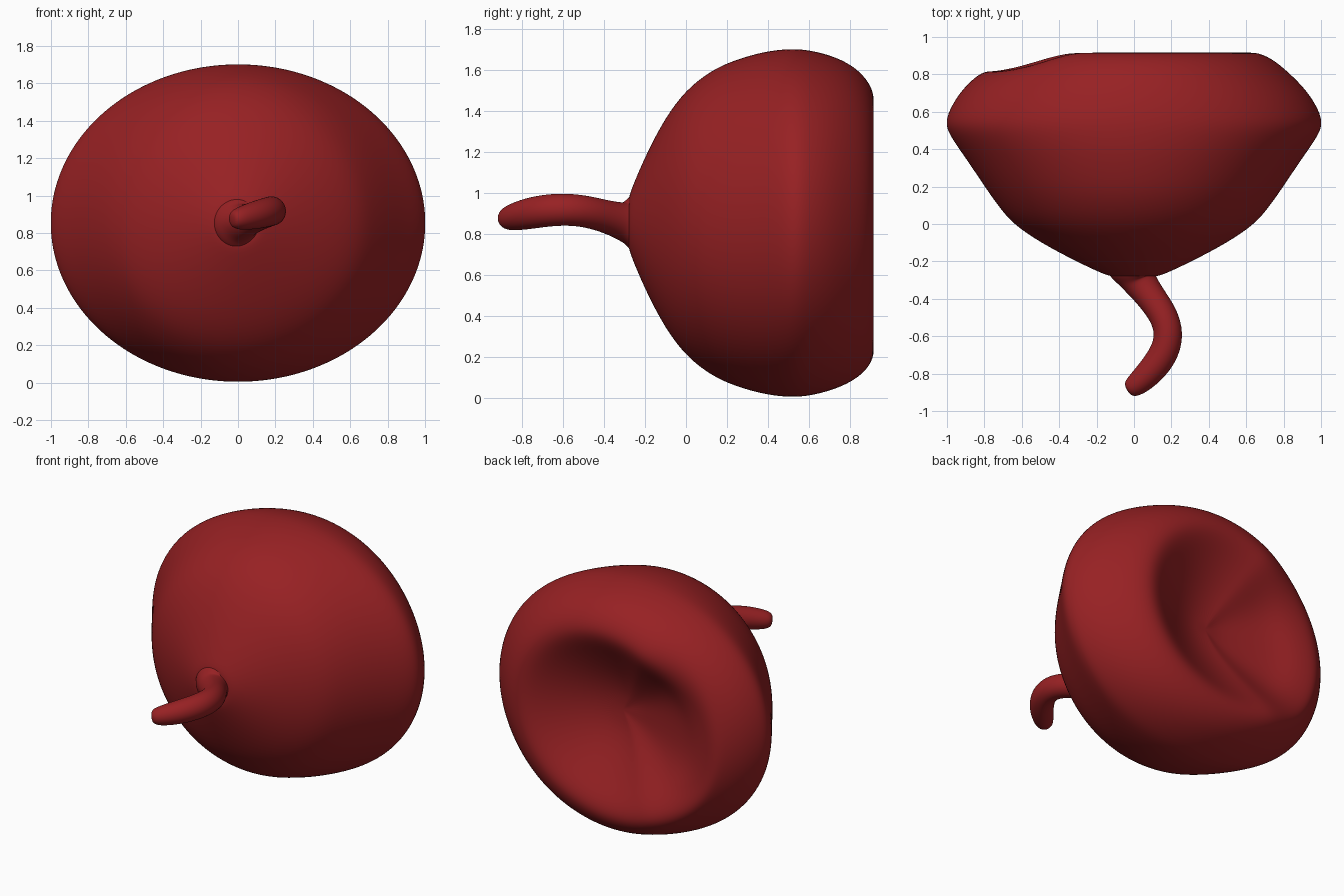
import bpy, bmesh, math
from mathutils import Vector

if "Cube" in bpy.data.objects:
    bpy.data.objects.remove(bpy.data.objects["Cube"])

red = bpy.data.materials.new("red_skin")
red.diffuse_color = (0.31, 0.015, 0.017, 1)
red.use_nodes = True
red.node_tree.nodes["Principled BSDF"].inputs["Base Color"].default_value = red.diffuse_color

def finish(bm, name):
    bmesh.ops.recalc_face_normals(bm, faces=bm.faces)
    me = bpy.data.meshes.new(name)
    bm.to_mesh(me)
    bm.free()
    for p in me.polygons:
        p.use_smooth = True
    me.materials.append(red)
    ob = bpy.data.objects.new(name, me)
    bpy.context.collection.objects.link(ob)
    sub = ob.modifiers.new("smooth", 'SUBSURF')
    sub.levels = sub.render_levels = 2
    return ob

def skin(bm, rings, start, end):
    """Bridge rings of points and close both ends with a fan."""
    rows = [[bm.verts.new(p) for p in r] for r in rings]
    n = len(rows[0])
    for a, b in zip(rows, rows[1:]):
        for i in range(n):
            j = (i + 1) % n
            bm.faces.new((a[i], a[j], b[j], b[i]))
    for row, tip in ((rows[0], start), (rows[-1], end)):
        v = bm.verts.new(tip)
        for i in range(n):
            bm.faces.new((row[i], row[(i + 1) % n], v))

def smoothstep(t):
    t = min(1, max(0, t))
    return t * t * (3 - 2 * t)

# Body: elliptical sections (y, half width, half height, lip weight), front to back then into the hollow
sections = [
    (-0.268, .06, .06, 0), (-0.285, .11, .11, 0), (-0.265, .17, .17, 0),
    (-0.20, .31, .325, 0), (-0.10, .50, .52, 0), (0.0, .65, .65, 0),
    (0.10, .73, .73, 0), (0.20, .80, .785, 0), (0.35, .90, .832, 0),
    (0.45, .972, .848, 0), (0.53, 1.015, .853, 0), (0.61, .99, .845, 0),
    (0.71, .93, .82, 0), (0.81, .83, .775, .15), (0.885, .74, .705, .6),
    (0.925, .645, .62, 1), (0.905, .56, .54, 1), (0.85, .46, .45, .95),
    (0.785, .345, .34, .65), (0.73, .23, .23, .35), (0.695, .12, .12, .15)]
SEG = 48
rings = []
for y, rx, rz, lip in sections:
    ring = []
    for i in range(SEG):
        a = 2 * math.pi * i / SEG
        dip = smoothstep((-math.cos(a) - 0.45) / 0.55)
        wide = max(0, math.cos(a - math.radians(207))) ** 2
        k = 1 + 0.14 * lip * wide
        ring.append(Vector((rx * k * math.cos(a), y - 0.11 * lip * dip,
                            0.853 + rz * k * math.sin(a))))
    rings.append(ring)
bm = bmesh.new()
skin(bm, rings, (0, -0.26, 0.853), (0, 0.685, 0.853))
finish(bm, "body")

# Stem: hooked tube flaring into the body (x, y, z, radius)
path = [
    (.005, -.24, .853, .155), (.008, -.272, .853, .135), (.02, -.292, .857, .108),
    (.035, -.315, .863, .094), (.06, -.35, .873, .086), (.105, -.41, .89, .08),
    (.16, -.49, .91, .079), (.188, -.58, .92, .08), (.17, -.68, .915, .081),
    (.10, -.78, .897, .078), (.025, -.85, .88, .066), (-.01, -.875, .874, .055),
    (-.03, -.888, .871, .04)]
pts = [Vector(p[:3]) for p in path]
rings = []
for i, p in enumerate(path):
    t = (pts[min(i + 1, len(pts) - 1)] - pts[max(i - 1, 0)]).normalized()
    if i < 3:  # keep the flare flat against the body
        t = Vector((0.15 * i, -1, 0)).normalized()
    u = t.cross(Vector((0, 0, 1))).normalized()
    w = u.cross(t)
    rings.append([pts[i] + p[3] * (math.cos(2 * math.pi * k / 16) * u +
                                   math.sin(2 * math.pi * k / 16) * w) for k in range(16)])
bm = bmesh.new()
skin(bm, rings, pts[0], pts[-1] + Vector((-.005, -.005, -.001)))
finish(bm, "stem")
